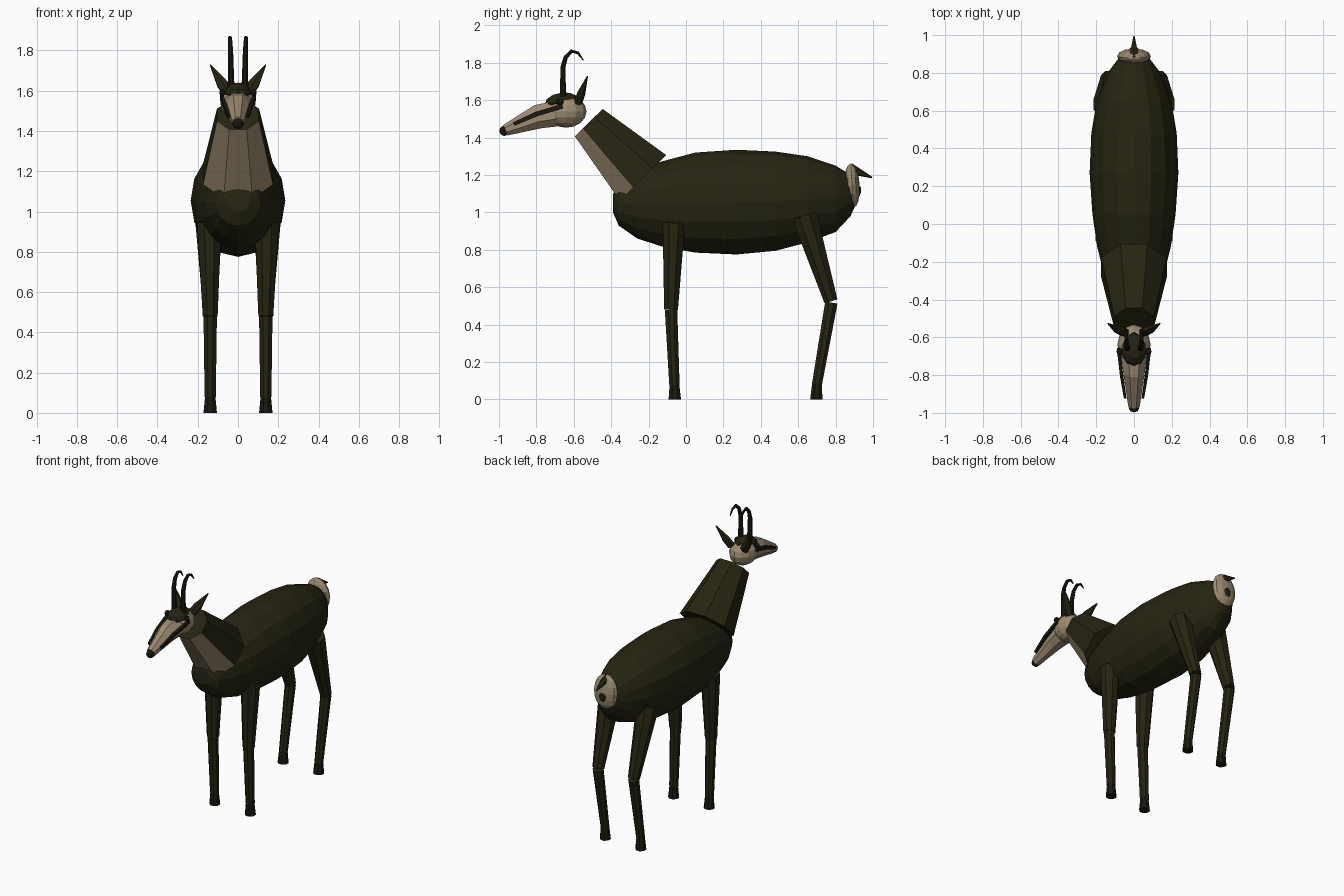
import bpy, bmesh, math
from mathutils import Vector, Matrix

if "Cube" in bpy.data.objects:
    bpy.data.objects.remove(bpy.data.objects["Cube"])


def material(name, rgb):
    m = bpy.data.materials.new(name)
    m.diffuse_color = (*rgb, 1)
    m.use_nodes = True
    m.node_tree.nodes["Principled BSDF"].inputs["Base Color"].default_value = m.diffuse_color
    return m


COAT = material("dark brown coat", (0.019, 0.018, 0.006))
DARK = material("blackish horn", (0.010, 0.010, 0.005))
TAN = material("tan fur", (0.34, 0.26, 0.165))


def finish(name, bm, mats, mirror=False):
    bmesh.ops.recalc_face_normals(bm, faces=bm.faces)
    me = bpy.data.meshes.new(name)
    bm.to_mesh(me)
    bm.free()
    for m in mats:
        me.materials.append(m)
    ob = bpy.data.objects.new(name, me)
    bpy.context.collection.objects.link(ob)
    if mirror:
        ob.modifiers.new("mirror", 'MIRROR')
    return ob


def loft(name, points, radii, mat, sides=8, turn=0.5, mirror=False, extra=None):
    """Rings along a path; each radius is a number or a (wide, tall) pair."""
    bm = bmesh.new()
    pts = [Vector(p) for p in points]
    rings = []
    for i, (p, r) in enumerate(zip(pts, radii)):
        rw, rt = r if isinstance(r, tuple) else (r, r)
        d = (pts[min(i + 1, len(pts) - 1)] - pts[max(i - 1, 0)]).normalized()
        u = Vector((1, 0, 0))
        u = (u - d * d.dot(u)).normalized()
        v = d.cross(u)
        ring = []
        for k in range(sides):
            a = 2 * math.pi * (k + turn) / sides
            ring.append(bm.verts.new(p + u * rw * math.cos(a) + v * rt * math.sin(a)))
        rings.append(ring)
    for a, b in zip(rings, rings[1:]):
        for k in range(sides):
            j = (k + 1) % sides
            bm.faces.new((a[k], a[j], b[j], b[k]))
    bm.faces.new(rings[0])
    bm.faces.new(rings[-1])
    return finish(name, bm, [mat] + ([extra] if extra else []), mirror)


def ellipsoid(name, centre, size, mat, segs=10, rings=6, mirror=False, tilt=0):
    bm = bmesh.new()
    bmesh.ops.create_uvsphere(bm, u_segments=segs, v_segments=rings, radius=1)
    bm.transform(Matrix.Translation(centre) @ Matrix.Rotation(tilt, 4, 'X')
                 @ Matrix.Diagonal((*size, 1)))
    return finish(name, bm, [mat], mirror)


# Body: y, top, bottom, half width
sections = [(-.39, 1.10, 1.00, .06), (-.36, 1.16, .93, .11), (-.26, 1.23, .86, .16),
            (-.12, 1.275, .815, .195), (.05, 1.32, .785, .22), (.27, 1.335, .775, .235),
            (.48, 1.325, .795, .226), (.65, 1.30, .84, .198), (.80, 1.25, .895, .14),
            (.88, 1.20, .98, .08), (.935, 1.135, 1.105, .015)]
body = loft("body", [(0, y, 1.06 + .06 * max(0, y - .3)) for y, *_ in sections],
            [1] * len(sections), COAT, sides=16, turn=0)
for i, (y, top, bottom, w) in enumerate(sections):
    for k in range(16):
        a = 2 * math.pi * k / 16
        body.data.vertices[i * 16 + k].co = (
            w * math.cos(a), y, (top + bottom) / 2 + (top - bottom) / 2 * math.sin(a))
bm = bmesh.new()
bm.from_mesh(body.data)
bmesh.ops.recalc_face_normals(bm, faces=bm.faces)
bm.to_mesh(body.data)
bm.free()

# Neck with tan throat faces
neck = loft("neck", [(0, -.23, 1.185), (0, -.52, 1.48)], [.188, .113], COAT, extra=TAN)
for f in neck.data.polygons:
    if f.normal.dot(Vector((0, .7, .7))) < -.35:
        f.material_index = 1

# Legs
X = .138
loft("front_upper_leg", [(X + .005, -.065, .945), (X, -.08, .48)], [.065, .04], COAT, mirror=True)
loft("front_lower_leg", [(X, -.08, .48), (X, -.062, .08)], [.036, .03], COAT, mirror=True)
loft("front_hoof", [(X, -.062, .09), (X, -.06, 0)], [.027, .036], DARK, mirror=True)
loft("hind_upper_leg", [(X + .008, .632, .985), (X, .775, .525)], [.074, .039], COAT, mirror=True)
loft("hind_lower_leg", [(X, .777, .518), (X, .70, .08)], [.036, .029], COAT, mirror=True)
loft("hind_hoof", [(X, .70, .09), (X, .697, 0)], [.027, .036], DARK, mirror=True)

# Rump patch and tail
ellipsoid("rump_patch", (0, .888, 1.143), (.09, .041, .118), TAN, 12, 8, tilt=.06)
loft("tail", [(0, .875, 1.235), (0, .995, 1.186)], [(.03, .03), (.004, .004)], COAT, sides=6)

# Head
ellipsoid("skull", (0, -.64, 1.54), (.088, .108, .087), TAN, 12, 8)
ellipsoid("crown", (0, -.66, 1.588), (.068, .095, .052), COAT, 10, 6, tilt=.1)
loft("muzzle", [(0, -.70, 1.527), (0, -.79, 1.512), (0, -.965, 1.44)],
     [(.074, .074), (.06, .07), (.032, .033)], TAN)
ellipsoid("nose", (0, -.972, 1.436), (.028, .026, .027), DARK, 8, 6)
loft("face_stripe", [(.047, -.92, 1.472), (.066, -.80, 1.525), (.082, -.66, 1.567)],
     [(.009, .013), (.012, .017), (.012, .017)], DARK, sides=4, mirror=True)
ellipsoid("eye", (.077, -.675, 1.59), (.016, .02, .018), DARK, 8, 6, mirror=True)

# Ears and hooked horns
loft("ear", [(.05, -.575, 1.59), (.08, -.56, 1.635), (.138, -.527, 1.728)],
     [(.03, .022), (.03, .022), (.003, .003)], COAT, sides=6, mirror=True)
horn = [(-.655, 1.59), (-.658, 1.70), (-.657, 1.78), (-.643, 1.83),
        (-.612, 1.862), (-.577, 1.853), (-.549, 1.813)]
loft("horn", [(.034 + .0015 * i, y, z) for i, (y, z) in enumerate(horn)],
     [.019, .016, .0145, .0125, .0105, .008, .003], DARK, sides=8, mirror=True)
